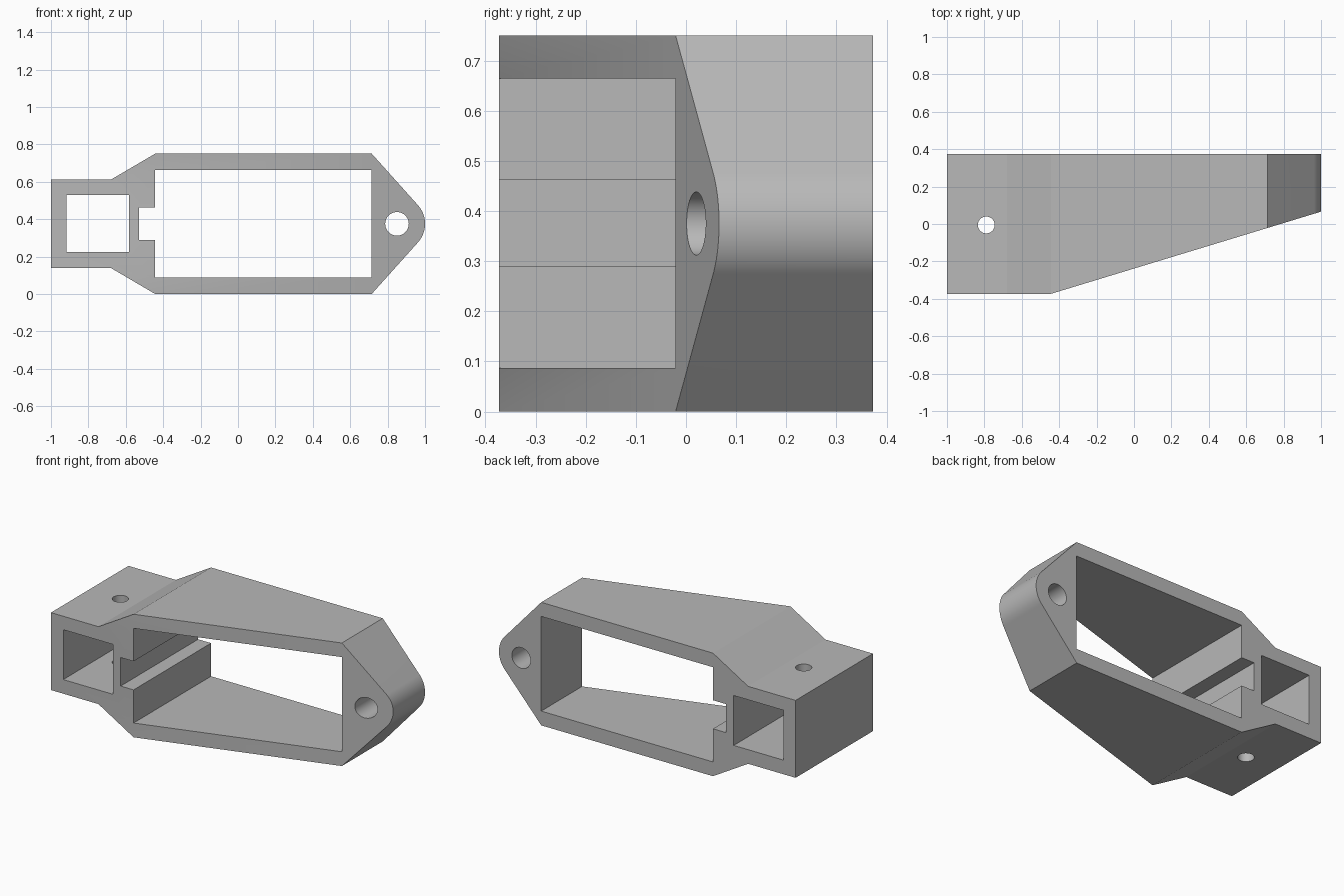
import bpy, bmesh, math
from mathutils import Vector

if "Cube" in bpy.data.objects:
    bpy.data.objects.remove(bpy.data.objects["Cube"])

D = 0.373      # half depth
MID = 0.375    # middle height

grey = bpy.data.materials.new("plain grey")
grey.use_nodes = True
colour = (0.48, 0.48, 0.48, 1)
grey.diffuse_color = colour
grey.node_tree.nodes["Principled BSDF"].inputs["Base Color"].default_value = colour


def prism(name, points, direction):
    """Closed prism from a loop of 3D points swept along a direction."""
    bm = bmesh.new()
    face = bm.faces.new([bm.verts.new(p) for p in points])
    swept = bmesh.ops.extrude_face_region(bm, geom=[face])["geom"]
    verts = [g for g in swept if isinstance(g, bmesh.types.BMVert)]
    bmesh.ops.translate(bm, verts=verts, vec=Vector(direction))
    bmesh.ops.recalc_face_normals(bm, faces=bm.faces[:])
    mesh = bpy.data.meshes.new(name)
    bm.to_mesh(mesh)
    bm.free()
    mesh.materials.append(grey)
    obj = bpy.data.objects.new(name, mesh)
    bpy.context.collection.objects.link(obj)
    return obj


def circle(cx, cy, r, n=48):
    return [(cx + r * math.cos(2 * math.pi * i / n),
             cy + r * math.sin(2 * math.pi * i / n)) for i in range(n)]


def through_y(name, points, half=D + 0.1):
    return prism(name, [(x, -half, z) for x, z in points], (0, 2 * half, 0))


def through_z(name, points):
    return prism(name, [(x, y, -0.1) for x, y in points], (0, 0, 1))


# Upper half of the outline: rounded lug, sloping shoulder, body, block
lug_x, lug_r, shoulder_x = 0.85, 0.15, 0.715
to_corner = Vector((shoulder_x - lug_x, MID))
tangent = math.atan2(to_corner.y, to_corner.x) - math.acos(lug_r / to_corner.length)
upper = [(lug_x + lug_r * math.cos(tangent * i / 16),
          lug_r * math.sin(tangent * i / 16)) for i in range(17)]
upper += [(shoulder_x, MID), (-0.443, MID), (-0.68, 0.236), (-1, 0.236)]
lower = [(x, -h) for x, h in reversed(upper) if h > 0]
bracket = through_y("bracket_frame", [(x, MID + h) for x, h in upper + lower], D)

# Main window with its side notch, square tunnel, lug hole, screw hole, front taper
window = [(0.715, 0.087), (0.715, 0.664), (-0.443, 0.664), (-0.443, 0.463),
          (-0.53, 0.463), (-0.53, 0.289), (-0.443, 0.289), (-0.443, 0.087)]
tunnel = [(-0.917, 0.225), (-0.583, 0.225), (-0.583, 0.529), (-0.917, 0.529)]
slope = (0.066 + D) / 1.443
taper = [(-0.443, -D), (-0.443 - 0.1 / slope, -D - 0.1),
         (1.2, -D - 0.1), (1.2, -D + 1.643 * slope)]
cutters = [
    through_y("window_cutter", window),
    through_y("tunnel_cutter", tunnel),
    through_y("lug_hole_cutter", circle(lug_x, MID, 0.063)),
    through_z("screw_hole_cutter", circle(-0.79, -0.005, 0.045)),
    through_z("taper_cutter", taper),
]
for cutter in cutters:
    cutter.hide_render = True
    mod = bracket.modifiers.new(cutter.name, "BOOLEAN")
    mod.operation = "DIFFERENCE"
    mod.solver = "EXACT"
    mod.object = cutter

# Bake the cuts and drop the cutters
bpy.context.view_layer.update()
graph = bpy.context.evaluated_depsgraph_get()
result = bpy.data.meshes.new_from_object(bracket.evaluated_get(graph))
bracket.modifiers.clear()
bracket.data = result
for cutter in cutters:
    bpy.data.objects.remove(cutter)

# Smooth the round surfaces, keep the corners crisp
bpy.ops.object.select_all(action="DESELECT")
bracket.select_set(True)
bpy.context.view_layer.objects.active = bracket
bpy.ops.object.shade_smooth_by_angle(angle=math.radians(25))
